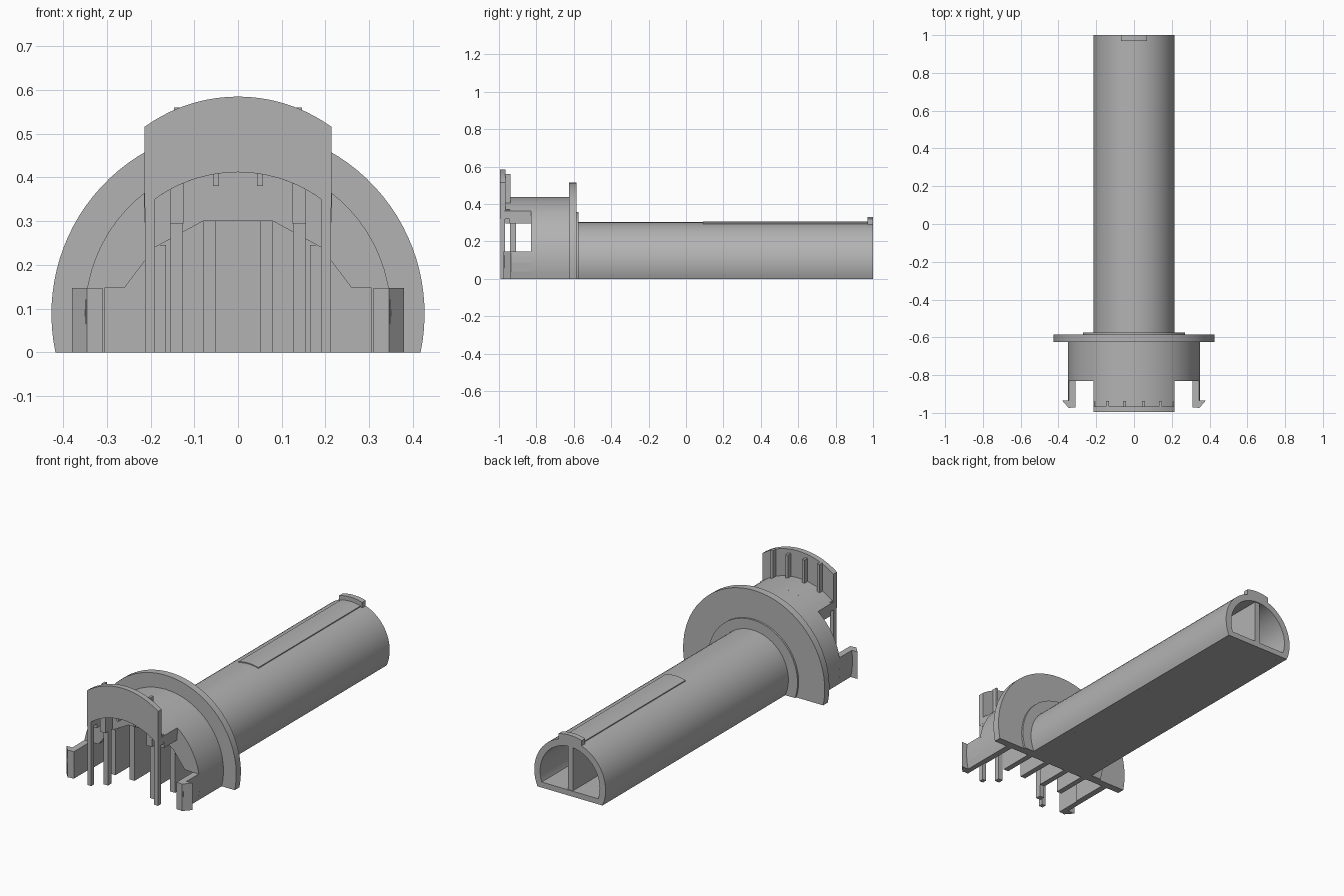
import bpy, bmesh, math

cube = bpy.data.objects.get("Cube")
if cube:
    bpy.data.objects.remove(cube, do_unlink=True)

grey = bpy.data.materials.new("plain grey")
grey.use_nodes = True
colour = (0.45, 0.45, 0.45, 1)
grey.diffuse_color = colour
grey.node_tree.nodes["Principled BSDF"].inputs["Base Color"].default_value = colour

AXIS = 0.088      # height of the bobbin's axis above the cut face


def prism(name, outline, low, high, axis="y", smooth=False):
    """Extrude an outline: (x, z) along y, or (x, y) along z."""
    bm = bmesh.new()
    place = (lambda p: (p[0], low, p[1])) if axis == "y" else (lambda p: (p[0], p[1], low))
    face = bm.faces.new([bm.verts.new(place(p)) for p in outline])
    moved = bmesh.ops.extrude_face_region(bm, geom=[face])["geom"]
    shift = (0, high - low, 0) if axis == "y" else (0, 0, high - low)
    bmesh.ops.translate(bm, vec=shift, verts=[v for v in moved if isinstance(v, bmesh.types.BMVert)])
    bmesh.ops.recalc_face_normals(bm, faces=bm.faces)
    mesh = bpy.data.meshes.new(name)
    bm.to_mesh(mesh)
    bm.free()
    mesh.materials.append(grey)
    obj = bpy.data.objects.new(name, mesh)
    bpy.context.collection.objects.link(obj)
    if smooth:
        bpy.ops.object.select_all(action="DESELECT")
        obj.select_set(True)
        bpy.context.view_layer.objects.active = obj
        bpy.ops.object.shade_smooth_by_angle(angle=math.radians(25))
    return obj


def box(name, x0, x1, y0, y1, z0, z1):
    return prism(name, [(x0, z0), (x1, z0), (x1, z1), (x0, z1)], y0, y1)


def arc(r, start=None, n=40):
    """Symmetric arc over the top, from +x to -x, down to the cut face by default."""
    if start is None:
        start = -math.asin(AXIS / r)
    step = (math.pi - 2 * start) / n
    return [(r * math.cos(start + i * step), AXIS + r * math.sin(start + i * step))
            for i in range(n + 1)]


def clipped(r, half):
    """Arc limited to a half width."""
    return arc(r, math.acos(half / r), 20)


def mirror(points):
    return [(-x, v) for x, v in points]


# Long half-round tube with floor and central divider
R, BORE = 0.215, 0.18
prism("tube_shell", arc(R) + arc(BORE)[::-1], -0.6, 1, smooth=True)
prism("tube_floor", [(-0.157, 0), (0.157, 0), (0.172, 0.03), (-0.172, 0.03)], -0.6, 1)
box("tube_divider", -0.015, 0.015, -0.6, 0.995, 0.02, 0.27)
prism("tube_raised_strip", clipped(0.22, 0.06) + clipped(0.21, 0.06)[::-1], 0.09, 0.99, smooth=True)
prism("end_tab", clipped(0.243, 0.07) + clipped(0.2, 0.07)[::-1], 0.97, 1, smooth=True)

# Flange and its step
prism("flange", arc(0.427, n=56), -0.625, -0.585, smooth=True)
prism("flange_step", arc(0.27), -0.59, -0.575, smooth=True)

# Open-bottomed housing in front of the flange
opening = [(0.305, 0), (0.305, 0.147), (0.26, 0.147), (0.19, 0.24), (0.08, 0.3)]
prism("housing", arc(0.35) + mirror(opening) + opening[::-1], -0.83, -0.62, smooth=True)

# Roof shelf carrying the upright front plate
prism("roof_shelf", clipped(0.35, 0.215) + clipped(0.324, 0.215)[::-1], -0.97, -0.825, smooth=True)
crown = [(x, z + 0.132) for x, z in clipped(0.365, 0.214)]
prism("front_plate", crown + clipped(0.324, 0.214)[::-1], -0.995, -0.965)
for x in (-0.14, -0.05, 0.05, 0.14):
    box("plate_rib", x - 0.007, x + 0.007, -0.967, -0.938, 0.38, 0.56)

# Paired parts
for side in (1, -1):
    def pair(name, x0, x1, *rest):
        a, b = sorted((side * x0, side * x1))
        return box(name, a, b, *rest)

    pair("shelf_bracket", 0.19, 0.214, -0.945, -0.825, 0.297, 0.36)
    pair("outer_pin_root", 0.19, 0.213, -0.995, -0.94, 0.32, 0.37)
    pair("outer_pin", 0.19, 0.213, -0.993, -0.968, 0, 0.325)
    pair("inner_pin_root", 0.125, 0.156, -0.965, -0.9, 0.295, 0.39)
    pair("inner_pin", 0.126, 0.154, -0.94, -0.91, 0, 0.3)
    pair("inner_wall", 0.05, 0.08, -0.82, -0.62, 0, 0.3)
    pair("outer_wall", 0.165, 0.195, -0.82, -0.62, 0, 0.245)

    # Latch arm with a barbed tip
    edge = [(math.sqrt(0.35 ** 2 - (z - AXIS) ** 2), z) for z in (0, 0.04, 0.088, 0.12, 0.147)]
    arm = [(0.31, 0)] + edge + [(0.31, 0.147)]
    barb = [(0.335, -0.975), (0.345, -0.975), (0.38, -0.935), (0.335, -0.935)]
    prism("latch_arm", arm if side > 0 else mirror(arm), -0.972, -0.825)
    prism("latch_barb", barb if side > 0 else mirror(barb), 0, 0.147, axis="z")
